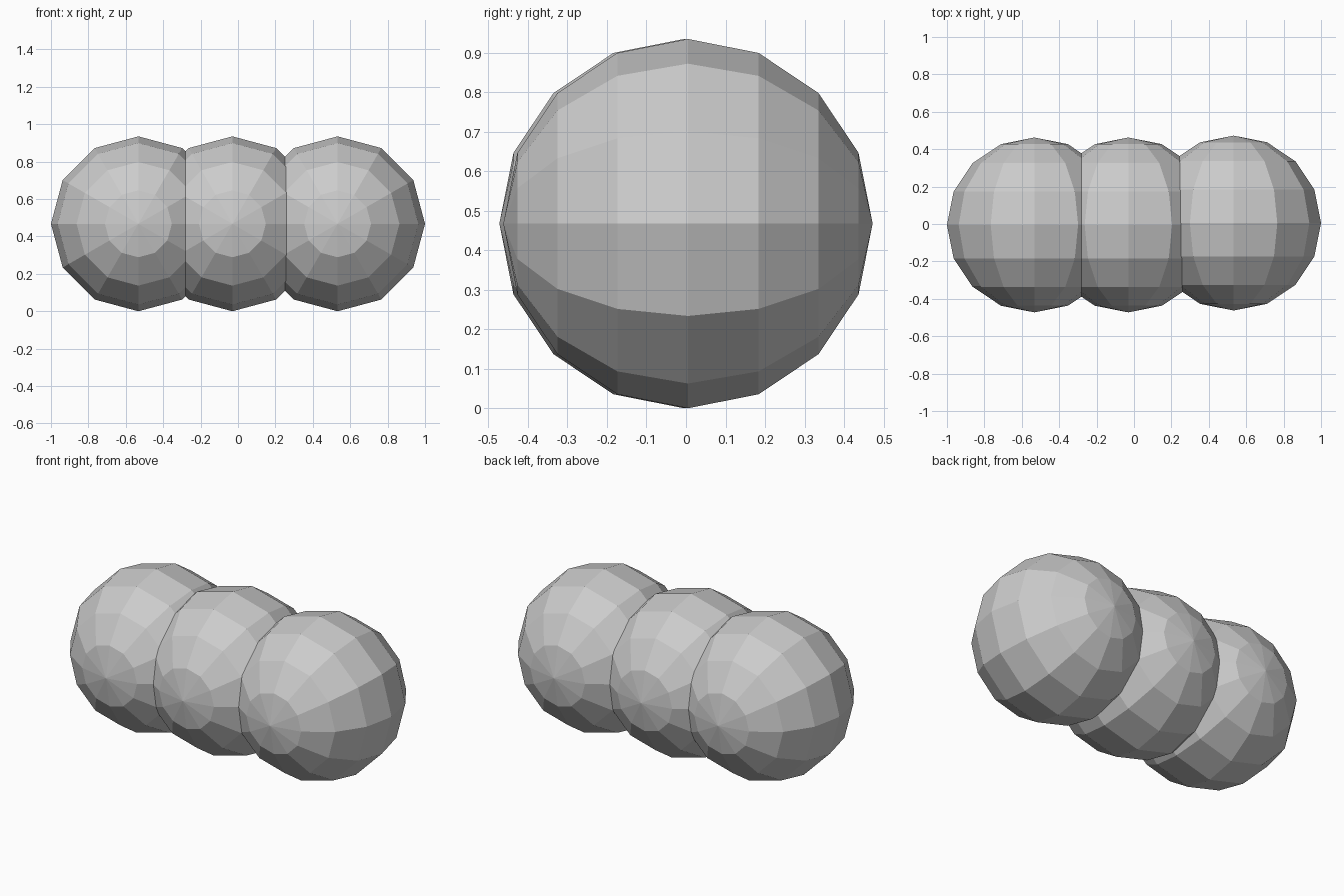
import bpy
import math

cube = bpy.data.objects.get("Cube")
if cube:
    bpy.data.objects.remove(cube, do_unlink=True)

RADIUS = 0.4675

# Single plain grey
grey = bpy.data.materials.new("light_grey")
grey.use_nodes = True
colour = (0.6, 0.6, 0.6, 1.0)
grey.diffuse_color = colour
grey.node_tree.nodes["Principled BSDF"].inputs["Base Color"].default_value = colour


def add_ball(name, x, y):
    """Low-poly ball with its poles facing front and back."""
    bpy.ops.mesh.primitive_uv_sphere_add(
        segments=12, ring_count=8, radius=RADIUS,
        location=(x, y, RADIUS), rotation=(math.pi / 2, 0, 0))
    ball = bpy.context.object
    ball.name = name
    ball.data.materials.append(grey)
    bpy.ops.object.transform_apply(location=False, rotation=True, scale=False)
    bpy.ops.object.shade_flat()


# Row of three overlapping balls
add_ball("right_ball", -0.5325, -0.005)
add_ball("middle_ball", -0.03, -0.005)
add_ball("left_ball", 0.5325, 0.005)
